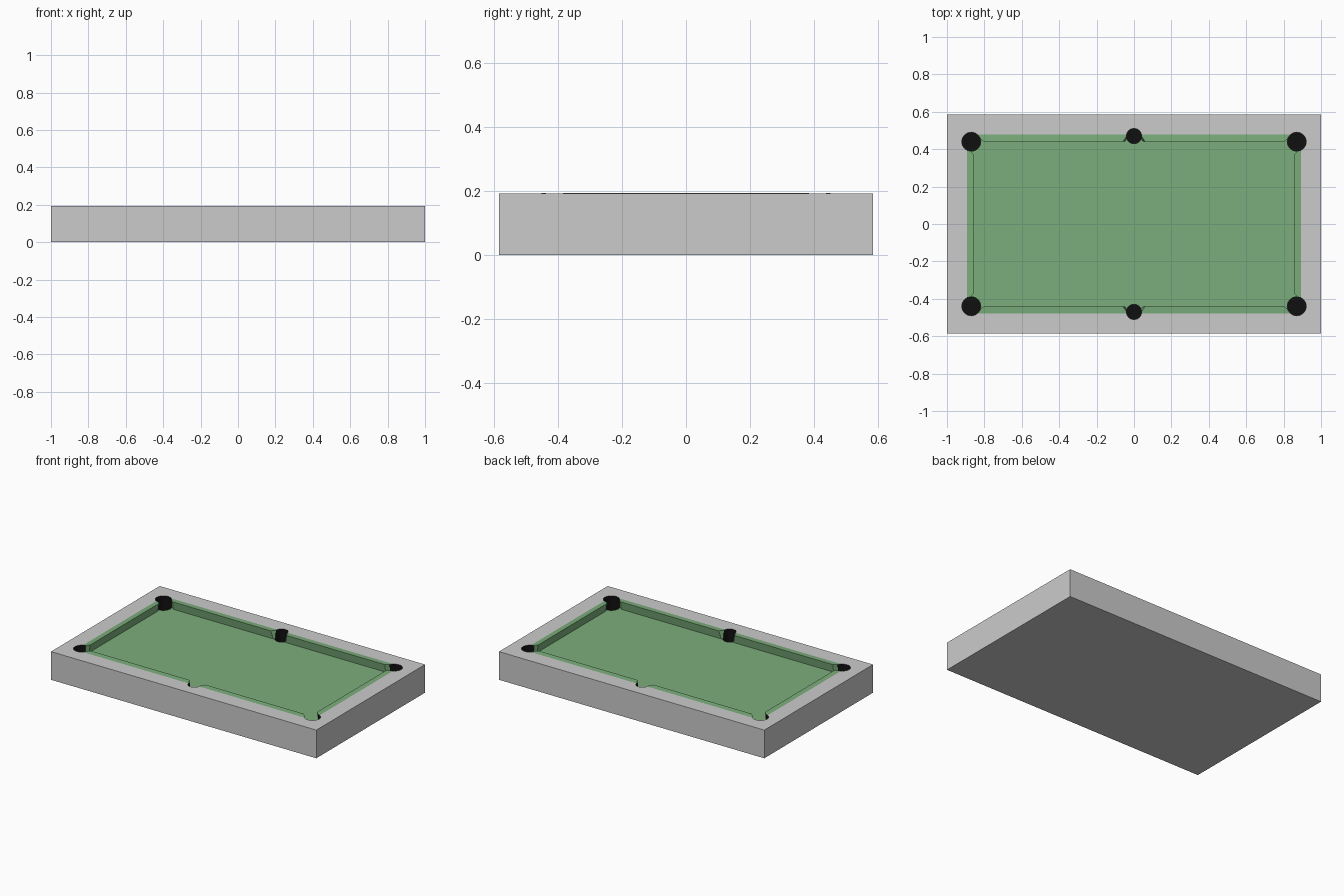
import bpy, bmesh
from mathutils import Matrix, Vector

if "Cube" in bpy.data.objects:
    bpy.data.objects.remove(bpy.data.objects["Cube"])

TOP, BED = 0.192, 0.14          # frame top and cloth bed heights
IX, IY = 0.892, 0.478           # inner edge of the frame


def material(name, color):
    m = bpy.data.materials.new(name)
    m.diffuse_color = color
    m.use_nodes = True
    m.node_tree.nodes["Principled BSDF"].inputs["Base Color"].default_value = m.diffuse_color
    return m


# Shared slot order: 0 frame grey, 1 cloth green, 2 pocket black
MATS = [material("frame_grey", (0.8, 0.8, 0.8, 1)),
        material("cloth_green", (0.2, 0.42, 0.2, 1)),
        material("pocket_black", (0.005, 0.005, 0.005, 1))]


def make_object(name, bm, slot):
    bmesh.ops.recalc_face_normals(bm, faces=bm.faces)
    for f in bm.faces:
        f.material_index = slot
    mesh = bpy.data.meshes.new(name)
    bm.to_mesh(mesh)
    bm.free()
    for m in MATS:
        mesh.materials.append(m)
    ob = bpy.data.objects.new(name, mesh)
    bpy.context.collection.objects.link(ob)
    return ob


def box(name, hx, hy, z0, z1, slot):
    bm = bmesh.new()
    bmesh.ops.create_cube(bm, size=1, matrix=Matrix.Translation((0, 0, (z0 + z1) / 2))
                          @ Matrix.Diagonal((2 * hx, 2 * hy, z1 - z0, 1)))
    return make_object(name, bm, slot)


def cut(ob, cutter):
    mod = ob.modifiers.new("cut", 'BOOLEAN')
    mod.operation = 'DIFFERENCE'
    mod.solver = 'EXACT'
    mod.material_mode = 'INDEX'
    mod.object = cutter
    bpy.context.view_layer.objects.active = ob
    bpy.ops.object.modifier_apply(modifier=mod.name)


# Table body and the cutter for the cloth-covered recess
table_body = box("table_body", 1.0, 0.585, 0, TOP, 0)
recess = box("recess_cutter", IX, IY, BED, 0.3, 1)

# Six pocket cutters: four corners and two sides
bm = bmesh.new()
pockets = [(sx * 0.87, sy * 0.44, 0.051) for sx in (-1, 1) for sy in (-1, 1)]
pockets += [(0, sy * 0.47, 0.041) for sy in (-1, 1)]
for x, y, r in pockets:
    bmesh.ops.create_cone(bm, cap_ends=True, segments=16, radius1=r, radius2=r,
                          depth=0.27, matrix=Matrix.Translation((x, y, 0.215)))
pocket_cutter = make_object("pocket_cutter", bm, 2)

# Cushions: tapered prisms, nose slightly raised and undercut
bm = bmesh.new()


def cushion(top_pts, low_pts, sx, sy):
    rings = []
    for pts, zs in ((top_pts, (TOP, TOP, TOP + 0.002, TOP + 0.002)),
                    (low_pts, (BED,) * 4)):
        rings.append([bm.verts.new(Vector((sx * x, sy * y, z)))
                      for (x, y), z in zip(pts, zs)])
    a, b = rings
    bm.faces.new(a)
    bm.faces.new(b)
    for i in range(4):
        j = (i + 1) % 4
        bm.faces.new((a[i], a[j], b[j], b[i]))


for s in (-1, 1):
    for t in (-1, 1):
        cushion([(0.035, IY), (0.85, IY), (0.80, 0.438), (0.06, 0.438)],
                [(0.02, IY), (0.85, IY), (0.80, 0.446), (0.045, 0.446)], s, t)
    cushion([(IX, 0.41), (IX, -0.41), (0.855, -0.37), (0.855, 0.37)],
            [(IX, 0.41), (IX, -0.41), (0.863, -0.37), (0.863, 0.37)], s, 1)
cushions = make_object("cushions", bm, 1)

# Carve the recess and pockets
cut(table_body, recess)
cut(table_body, pocket_cutter)
cut(cushions, pocket_cutter)
for c in (recess, pocket_cutter):
    bpy.data.objects.remove(c, do_unlink=True)
